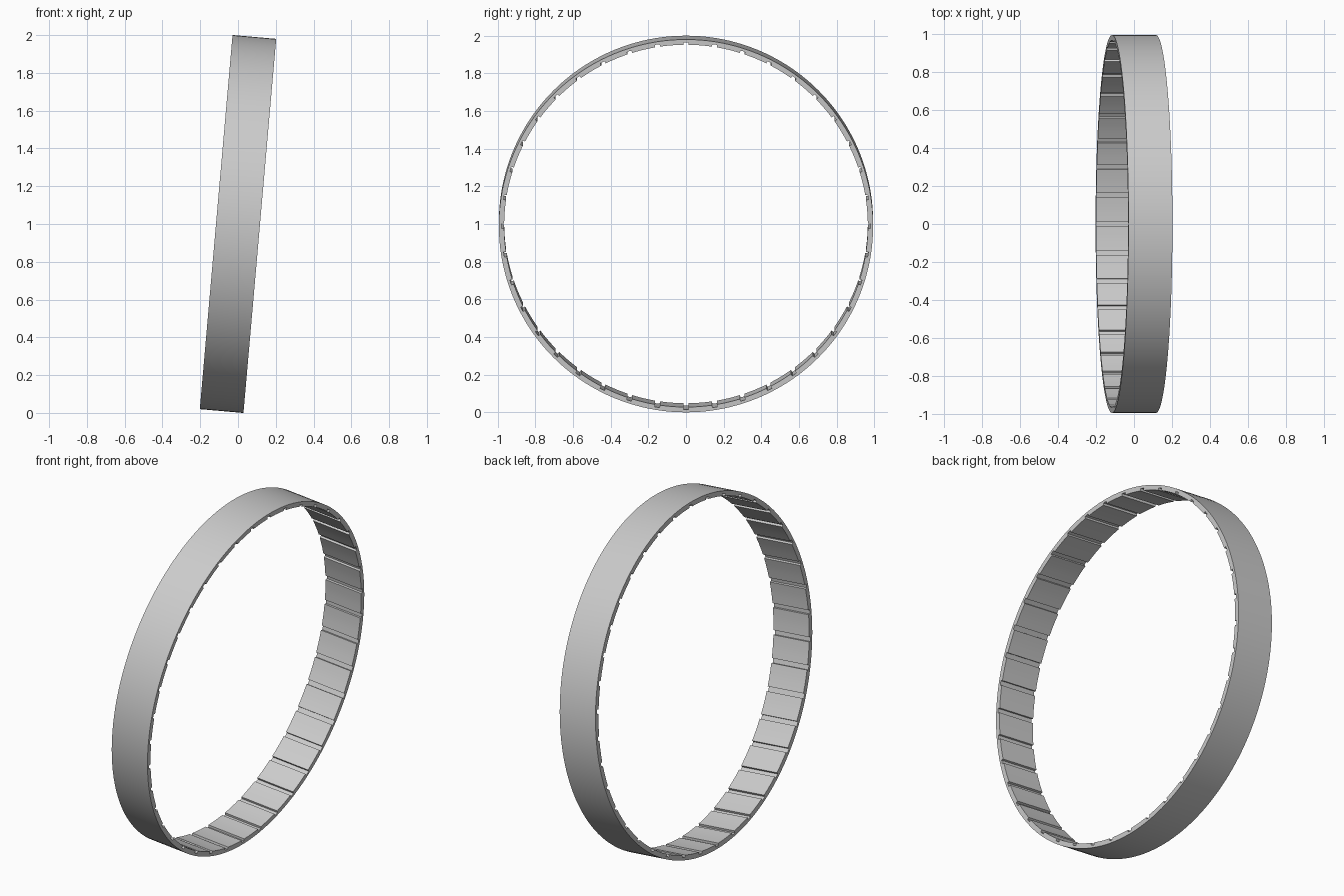
import bpy, bmesh
from math import sin, cos, pi, radians
from mathutils import Matrix

cube = bpy.data.objects.get("Cube")
if cube:
    bpy.data.objects.remove(cube, do_unlink=True)

OUTER, FLOOR, INNER = 0.994, 0.979, 0.966   # band outside, band inside, pad face
HALF = 0.116                                # half the band width
PADS = 40
PITCH = 2 * pi / PADS
GAP = 0.026 / INNER                         # angle between neighbouring pads
TILT = Matrix.Translation((0, 0, 1)) @ Matrix.Rotation(radians(5), 4, 'Y')

grey = bpy.data.materials.new("grey metal")
grey.use_nodes = True
colour = (0.6, 0.6, 0.6, 1)
grey.diffuse_color = colour
grey.node_tree.nodes["Principled BSDF"].inputs["Base Color"].default_value = colour


def sweep(bm, profile, angles, closed):
    """Sweep an (x, radius) profile around the x axis."""
    rings = [[bm.verts.new((x, r * sin(a), r * cos(a))) for x, r in profile]
             for a in angles]
    n = len(profile)
    pairs = list(zip(rings, rings[1:]))
    if closed:
        pairs.append((rings[-1], rings[0]))
    else:
        bm.faces.new(rings[0])
        bm.faces.new(rings[-1])
    for a, b in pairs:
        for i in range(n):
            j = (i + 1) % n
            bm.faces.new((a[i], a[j], b[j], b[i]))


def finish(bm, name):
    bmesh.ops.recalc_face_normals(bm, faces=bm.faces)
    mesh = bpy.data.meshes.new(name)
    bm.to_mesh(mesh)
    bm.free()
    mesh.materials.append(grey)
    obj = bpy.data.objects.new(name, mesh)
    bpy.context.collection.objects.link(obj)
    obj.matrix_world = TILT
    bpy.ops.object.select_all(action='DESELECT')
    obj.select_set(True)
    bpy.context.view_layer.objects.active = obj
    bpy.ops.object.shade_smooth_by_angle(angle=radians(30))
    return obj


def rectangle(low, high):
    return [(-HALF, low), (HALF, low), (HALF, high), (-HALF, high)]


# Smooth outer band
bm = bmesh.new()
steps = PADS * 4
sweep(bm, rectangle(FLOOR, OUTER), [2 * pi * i / steps for i in range(steps)], True)
finish(bm, "outer_band")

# Raised pads around the inside, with a gap between each pair
bm = bmesh.new()
for i in range(PADS):
    start, end = i * PITCH + GAP / 2, (i + 1) * PITCH - GAP / 2
    angles = [start + (end - start) * k / 3 for k in range(4)]
    sweep(bm, rectangle(INNER, FLOOR + 0.001), angles, False)
finish(bm, "inner_pads")
